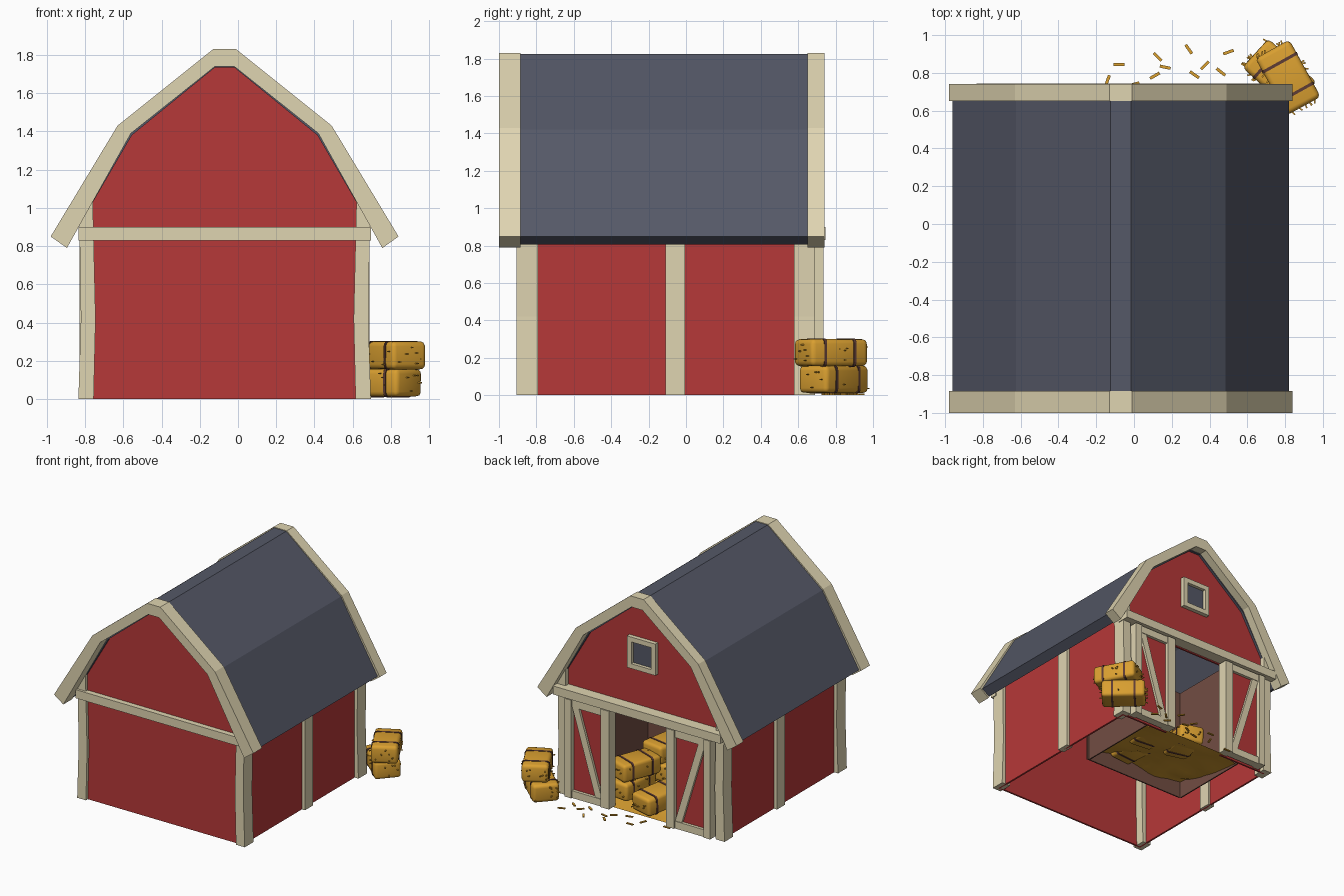
import bpy, bmesh, math, random
from mathutils import Vector, Matrix

if "Cube" in bpy.data.objects:
    bpy.data.objects.remove(bpy.data.objects["Cube"])

random.seed(4)
CX = -0.07  # centre line of the barn


def material(name, rgb):
    m = bpy.data.materials.new(name)
    m.diffuse_color = (*rgb, 1)
    m.use_nodes = True
    m.node_tree.nodes["Principled BSDF"].inputs["Base Color"].default_value = m.diffuse_color
    return m


RED = material("barn_red", (0.47, 0.04, 0.04))
TRIM = material("cream_trim", (0.74, 0.66, 0.44))
SLATE = material("slate_roof", (0.09, 0.098, 0.135))
HAY = material("hay_gold", (0.70, 0.35, 0.03))
STRAP = material("strap_brown", (0.11, 0.045, 0.035))
WOOD = material("inner_wood", (0.17, 0.075, 0.055))


def finish(name, bm, mat, x=0.0):
    bmesh.ops.recalc_face_normals(bm, faces=bm.faces)
    me = bpy.data.meshes.new(name)
    bm.to_mesh(me)
    bm.free()
    me.materials.append(mat)
    ob = bpy.data.objects.new(name, me)
    ob.location.x = x
    bpy.context.collection.objects.link(ob)
    return ob


def prism(name, pts, y0, y1, mat, flip=1):
    """x-z profile (x from the centre line) extruded from y0 to y1."""
    bm = bmesh.new()
    f = bm.faces.new([bm.verts.new((flip * x, y0, z)) for x, z in pts])
    ext = bmesh.ops.extrude_face_region(bm, geom=[f])
    for v in ext["geom"]:
        if isinstance(v, bmesh.types.BMVert):
            v.co.y = y1
    return finish(name, bm, mat, CX)


def rect(name, x0, x1, z0, z1, y0, y1, mat, flip=1):
    return prism(name, [(x0, z0), (x1, z0), (x1, z1), (x0, z1)], y0, y1, mat, flip)


def mirrored(half):
    return half + [(-x, z) for x, z in reversed(half)]


def arch(outer, inner):
    """Closed band from the right half of its outer and inner lines."""
    full = [(-x, z) for x, z in reversed(outer)] + outer
    return full + inner + [(-x, z) for x, z in reversed(inner)]


# roof and the gable fascia boards
prism("roof", arch([(0.055, 1.825), (0.555, 1.42), (0.89, 0.85)],
                   [(0.82, 0.805), (0.485, 1.38), (0.05, 1.735)]), -0.9, 0.67, SLATE)
band = arch([(0.06, 1.83), (0.56, 1.43), (0.91, 0.85)],
            [(0.825, 0.79), (0.49, 1.39), (0.05, 1.74)])
prism("front_fascia", band, -1.0, -0.885, TRIM)
prism("back_fascia", band, 0.65, 0.74, TRIM)

# walls, open below, with a doorway at the back
gable = [(0.73, 0.0), (0.73, 0.97), (0.5, 1.385), (0.05, 1.76)]
prism("front_wall", mirrored(gable), -0.88, -0.865, RED)
prism("back_wall", mirrored([(0.28, 0.82), (0.28, 0.0)] + gable), 0.635, 0.65, RED)
for s, side in ((1, "right"), (-1, "left")):
    rect(side + "_wall", 0.715, 0.73, 0, 0.97, -0.87, 0.645, RED, s)
    # corner posts with a slight waist, and the middle post
    post = [(0.685, 0), (0.765, 0), (0.752, 0.42), (0.76, 0.93), (0.69, 1.05), (0.675, 0.42)]
    prism(side + "_front_post", post, -0.905, -0.79, TRIM, s)
    prism(side + "_back_post", post, 0.578, 0.69, TRIM, s)
    rect(side + "_middle_post", 0.7, 0.758, 0, 0.93, -0.11, -0.005, TRIM, s)
    # sliding door with frame and diagonal brace
    rect(side + "_door_panel", 0.27, 0.66, 0.02, 0.81, 0.655, 0.70, RED, s)
    rect(side + "_door_inner_stile", 0.26, 0.335, 0.01, 0.82, 0.65, 0.735, TRIM, s)
    rect(side + "_door_outer_stile", 0.605, 0.665, 0.01, 0.82, 0.65, 0.735, TRIM, s)
    rect(side + "_door_top_rail", 0.33, 0.61, 0.76, 0.82, 0.66, 0.725, TRIM, s)
    rect(side + "_door_bottom_rail", 0.33, 0.61, 0.01, 0.07, 0.66, 0.725, TRIM, s)
    prism(side + "_door_brace", [(0.335, 0.07), (0.395, 0.07), (0.605, 0.76), (0.545, 0.76)],
          0.66, 0.72, TRIM, s)
rect("front_beam", -0.765, 0.765, 0.83, 0.90, -0.925, -0.87, TRIM)
rect("back_beam", -0.765, 0.765, 0.83, 0.90, 0.64, 0.745, TRIM)

# gable window
rect("window_pane", -0.1, 0.1, 1.23, 1.43, 0.65, 0.658, SLATE)
for i, s in enumerate((1, -1)):
    rect(f"window_side_{i}", 0.09, 0.13, 1.2, 1.46, 0.645, 0.685, TRIM, s)
    z = 1.33 + s * 0.11
    rect(f"window_rail_{i}", -0.1, 0.1, z - 0.02, z + 0.02, 0.645, 0.685, TRIM)

# wooden bay behind the doorway
rect("bay_front_wall", -0.46, 0.49, 0, 0.95, -0.08, -0.07, WOOD)
for s, side in ((1, "right"), (-1, "left")):
    rect(side + "_bay_wall", 0.465, 0.475, 0, 0.95, -0.07, 0.63, WOOD, s)

# loose hay sloping down to the doorway
bm = bmesh.new()
bmesh.ops.create_grid(bm, x_segments=14, y_segments=12, size=0.5)
for v in bm.verts:
    t = v.co.y + 0.5
    n = 0.02 * math.sin(9 * v.co.x + 5 * t) + random.uniform(-0.008, 0.008)
    v.co = Vector((v.co.x * 0.93, -0.07 + 0.74 * t, max(0.004, 0.125 * (1 - t) + n * (1.1 - t))))
    if t > 0.95:
        v.co.x *= 0.56
bay_hay = finish("hay_floor", bm, HAY, CX)
for p in bay_hay.data.polygons:
    p.use_smooth = True


def box(bm, size, mat4):
    bmesh.ops.create_cube(bm, size=1, matrix=mat4 @ Matrix.Diagonal((*size, 1)))


def soft_box(name, size, radius, mat, segs, jitter=0.0):
    bm = bmesh.new()
    box(bm, size, Matrix())
    bmesh.ops.bevel(bm, geom=bm.edges[:], offset=radius, segments=segs, affect='EDGES', profile=0.5)
    for v in bm.verts:
        v.co += Vector([random.uniform(-jitter, jitter) for _ in range(3)])
    ob = finish(name, bm, mat)
    for p in ob.data.polygons:
        p.use_smooth = True
    return ob


def bale(name, loc, angle, tilt=0.0):
    L, W, H = 0.345, 0.205, 0.145
    place = Matrix.Translation(loc) @ Matrix.Rotation(math.radians(angle), 4, 'Z') \
        @ Matrix.Rotation(math.radians(tilt), 4, 'Y')
    soft_box(name, (L, W, H), 0.026, HAY, 3, 0.0015).matrix_world = place
    # two straps around the bale
    for i, s in enumerate((-1, 1)):
        bm = bmesh.new()
        box(bm, (0.016, W + 0.007, H + 0.007), Matrix.Translation((s * L * 0.26, 0, 0)))
        along = [e for e in bm.edges if abs(e.verts[0].co.x - e.verts[1].co.x) > 0.01]
        bmesh.ops.bevel(bm, geom=along, offset=0.026, segments=3, affect='EDGES', profile=0.5)
        finish(f"{name}_strap_{i}", bm, STRAP).matrix_world = place
    # stalks sticking out of the ends and sides
    bm = bmesh.new()
    for i in range(22):
        s = random.choice((-1, 1))
        a = random.uniform(-0.6, 0.6)
        if i % 3:
            pos = (s * L * 0.5, random.uniform(-0.09, 0.09), random.uniform(-0.055, 0.055))
        else:
            pos = (random.uniform(-0.15, 0.15), s * W * 0.5, random.uniform(-0.055, 0.055))
            a += math.pi / 2
        box(bm, (0.035, 0.008, 0.006), Matrix.Translation(pos) @ Matrix.Rotation(a, 4, 'Z'))
    finish(name + "_stalks", bm, HAY).matrix_world = place


# bales outside the back right corner and inside the bay
bale("outer_lower_bale", (0.77, 0.79, 0.085), -42)
bale("outer_upper_bale", (0.815, 0.775, 0.228), -61)
bale("inner_front_bale", (-0.09, 0.50, 0.095), 75, 4)
bale("inner_lower_bale", (0.19, 0.44, 0.115), 84)
bale("inner_upper_bale", (0.17, 0.42, 0.262), 70)
bale("inner_rear_lower_bale", (0.08, 0.10, 0.17), 95)
bale("inner_rear_upper_bale", (0.10, 0.10, 0.315), 80)

# straw scattered on the ground
bm = bmesh.new()
for x, y, a in ((-0.08, 0.845, 0), (0.125, 0.885, -45), (0.165, 0.83, -12), (0.11, 0.785, 30),
                (0.29, 0.925, -55), (0.32, 0.79, -35), (0.375, 0.84, 45), (0.46, 0.805, -38),
                (0.5, 0.91, 20), (-0.14, 0.76, 70), (-0.34, 0.735, 0), (0.0, 0.74, 15)):
    box(bm, (0.058, 0.016, 0.008), Matrix.Translation((x, y, 0.006))
        @ Matrix.Rotation(math.radians(a), 4, 'Z'))
finish("scattered_straw", bm, HAY)
